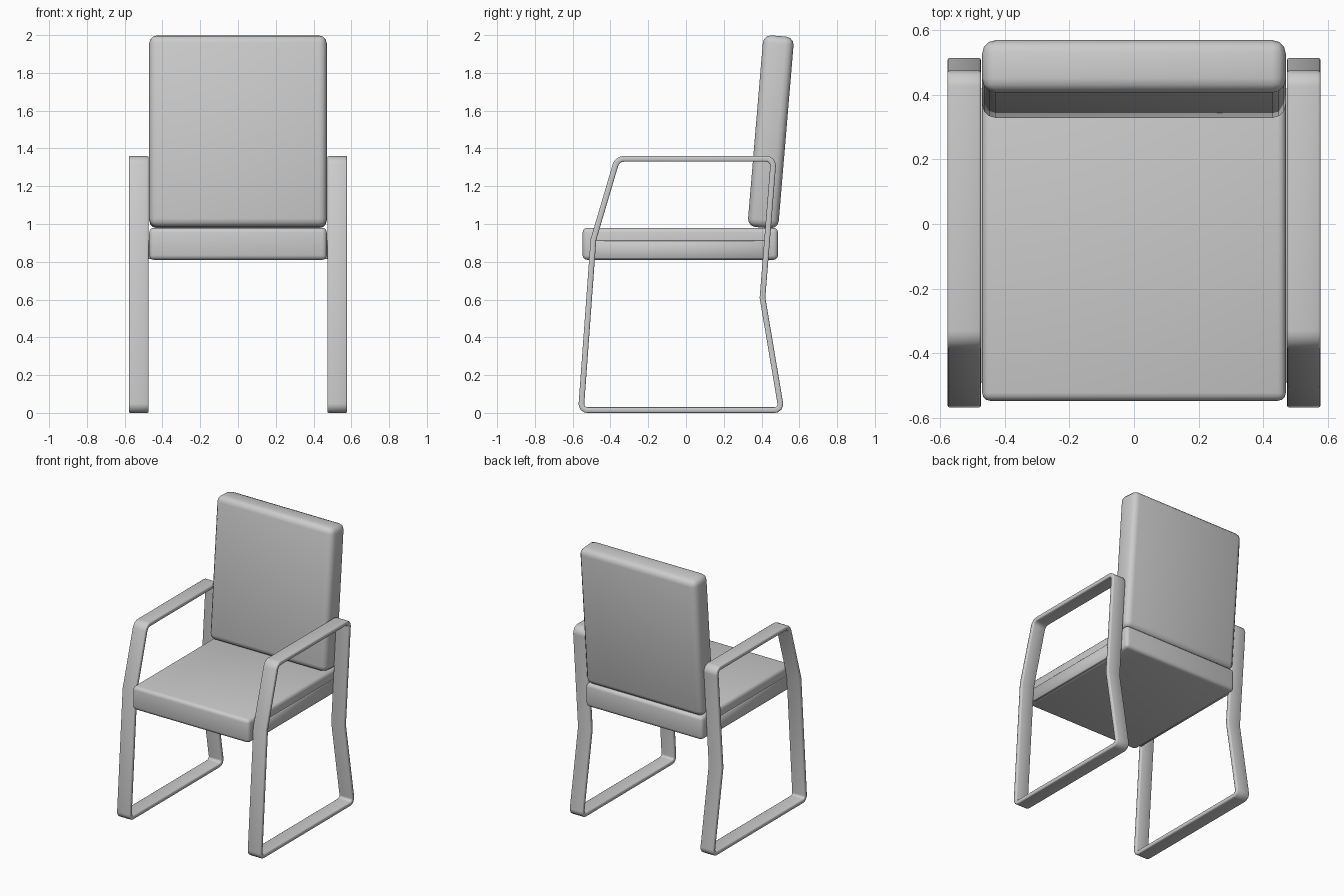
import bpy, bmesh, math
from mathutils import Vector

cube = bpy.data.objects.get("Cube")
if cube:
    bpy.data.objects.remove(cube, do_unlink=True)

grey = bpy.data.materials.new("light_grey")
grey.use_nodes = True
colour = (0.6, 0.6, 0.6, 1)
grey.diffuse_color = colour
grey.node_tree.nodes["Principled BSDF"].inputs["Base Color"].default_value = colour


def finish(name, bm, bevel, segments):
    """Turn a bmesh into a bevelled, smooth shaded object."""
    bmesh.ops.recalc_face_normals(bm, faces=bm.faces)
    for face in bm.faces:
        face.smooth = True
    mesh = bpy.data.meshes.new(name)
    bm.to_mesh(mesh)
    bm.free()
    mesh.materials.append(grey)
    obj = bpy.data.objects.new(name, mesh)
    bpy.context.collection.objects.link(obj)
    mod = obj.modifiers.new("soft_edges", "BEVEL")
    mod.width, mod.segments = bevel, segments
    mod.limit_method, mod.angle_limit = "ANGLE", math.radians(50)
    return obj


def box(name, size, centre, bevel, segments=3, tilt=0):
    bm = bmesh.new()
    bmesh.ops.create_cube(bm, size=1)
    bmesh.ops.scale(bm, vec=size, verts=bm.verts)
    obj = finish(name, bm, bevel, segments)
    obj.location = centre
    obj.rotation_euler.x = tilt


def rounded(corners, radii, steps=4):
    """Replace each corner of a closed path with a short arc."""
    path = []
    for i, c in enumerate(corners):
        to_prev = (corners[i - 1] - c).normalized()
        to_next = (corners[(i + 1) % len(corners)] - c).normalized()
        if not radii[i]:
            path.append(c)
            continue
        half = to_prev.angle(to_next) / 2
        centre = c + (to_prev + to_next).normalized() * radii[i] / math.sin(half)
        a = c + to_prev * radii[i] / math.tan(half) - centre
        b = c + to_next * radii[i] / math.tan(half) - centre
        for k in range(steps + 1):
            path.append(centre + a.lerp(b, k / steps).normalized() * radii[i])
    return path


def inset(path, distance):
    """Offset a counter-clockwise closed path inwards with mitred corners."""
    result = []
    for i, p in enumerate(path):
        d1 = (p - path[i - 1]).normalized()
        d2 = (path[(i + 1) % len(path)] - p).normalized()
        n1, n2 = Vector((-d1.y, d1.x)), Vector((-d2.y, d2.x))
        result.append(p + (n1 + n2) * distance / (1 + n1.dot(n2)))
    return result


# Flat bar loop forming the legs, floor runner and armrest of each side
corners = [Vector(p) for p in ((-0.572, 0), (0.523, 0), (0.42, 0.61),
                               (0.48, 1.36), (-0.375, 1.36), (-0.505, 0.92))]
outer = rounded(corners, (0.045, 0.045, 0, 0.05, 0.06, 0))
inner = inset(outer, 0.03)


def side_frame(name, x0, x1):
    bm = bmesh.new()
    rings = [[bm.verts.new((x, *p)) for x, p in
              ((x0, o), (x1, o), (x1, i), (x0, i))]
             for o, i in zip(outer, inner)]
    for k, ring in enumerate(rings):
        last = rings[k - 1]
        for j in range(4):
            m = (j + 1) % 4
            bm.faces.new((last[j], last[m], ring[m], ring[j]))
    finish(name, bm, 0.008, 2)


for side, s in (("left", 1), ("right", -1)):
    side_frame(side + "_frame", s * 0.473, s * 0.578)
    # Rail joining the seat to the frame
    box(side + "_seat_rail", (0.02, 0.91, 0.097), (s * 0.466, -0.035, 0.863), 0.003, 1)

# Cushions
box("seat", (0.94, 1.035, 0.17), (0, -0.03, 0.895), 0.025)
box("backrest", (0.94, 0.163, 1.018), (0, 0.449, 1.488), 0.042, 3, math.radians(-4.8))
